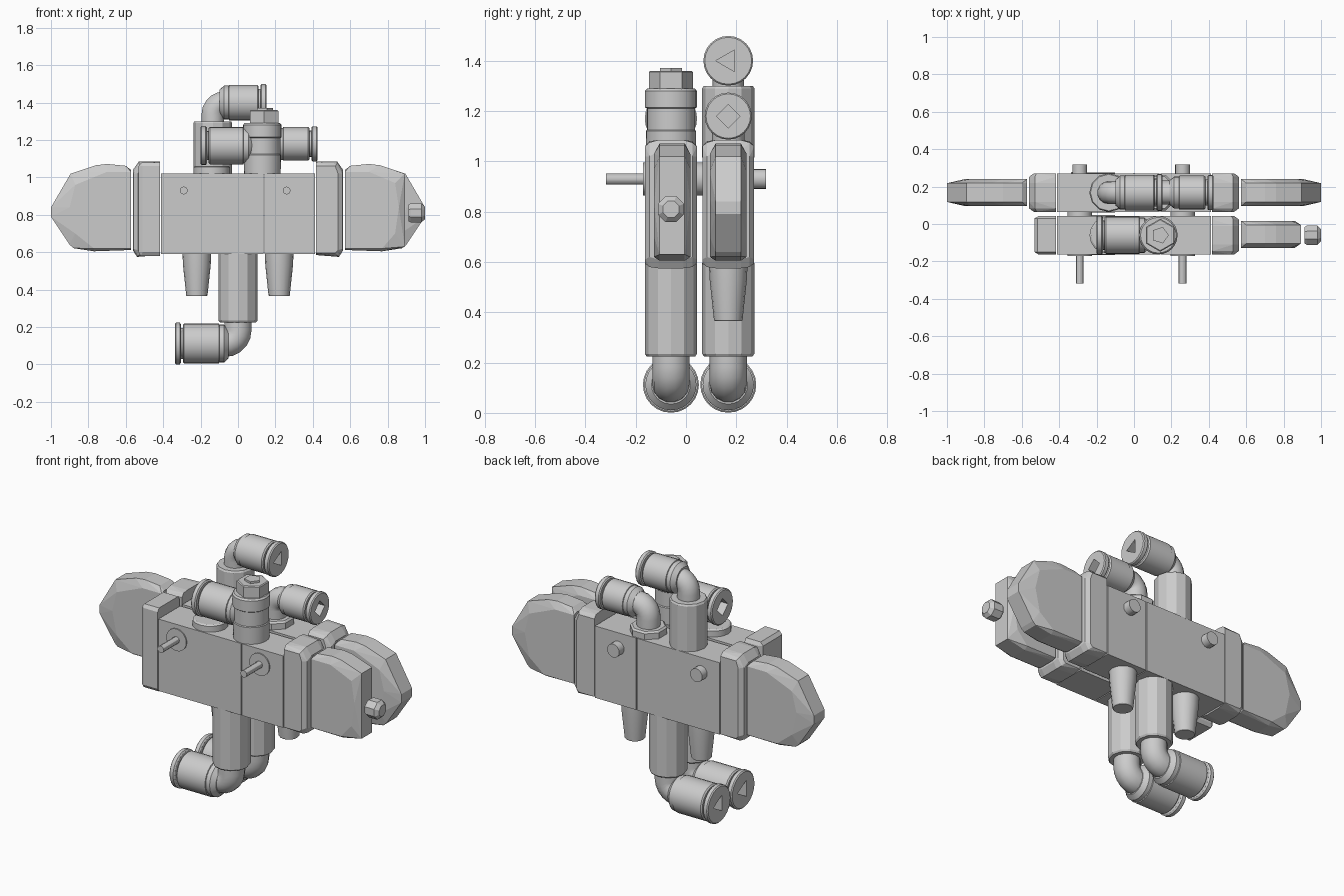
import bpy, bmesh
from math import pi, cos, sin
from mathutils import Vector

if "Cube" in bpy.data.objects:
    bpy.data.objects.remove(bpy.data.objects["Cube"])

YA, YB = -0.06, 0.168      # centre planes of the front and back valves
HALF = 0.103               # half thickness of a valve


def finish(name, bm, smooth=False):
    bmesh.ops.recalc_face_normals(bm, faces=bm.faces)
    me = bpy.data.meshes.new(name)
    bm.to_mesh(me)
    bm.free()
    ob = bpy.data.objects.new(name, me)
    bpy.context.collection.objects.link(ob)
    if smooth:
        bpy.ops.object.select_all(action='DESELECT')
        ob.select_set(True)
        bpy.context.view_layer.objects.active = ob
        bpy.ops.object.shade_smooth_by_angle(angle=pi / 6)
    return ob


def skin(name, rings, smooth):
    bm = bmesh.new()
    loops = [[bm.verts.new(p) for p in r] for r in rings]
    n = len(loops[0])
    for a, b in zip(loops, loops[1:]):
        for i in range(n):
            j = (i + 1) % n
            bm.faces.new((a[i], a[j], b[j], b[i]))
    bm.faces.new(loops[0])
    bm.faces.new(loops[-1])
    return finish(name, bm, smooth)


def lathe(name, axis, c, stations, seg=24, smooth=True, turn=0.0):
    """Stations are (position, radius[, polygon sides]) along the axis."""
    rings = []
    for st in stations:
        t, r = st[:2]
        ring = []
        for i in range(seg):
            a = 2 * pi * i / seg
            k = r
            if len(st) == 3:
                w = 2 * pi / st[2]
                k = r * cos(w / 2) / cos(a % w - w / 2)
            u, v = c[0] + k * cos(a + turn), c[1] + k * sin(a + turn)
            ring.append({'X': (t, u, v), 'Y': (u, t, v), 'Z': (u, v, t)}[axis])
        rings.append(ring)
    return skin(name, rings, smooth)


def elbow(name, y, start, corner, end, r, bend, seg=14):
    s, c, e = (Vector((p[0], 0, p[1])) for p in (start, corner, end))
    d1, d2 = (c - s).normalized(), (e - c).normalized()
    o = c - d1 * bend + d2 * bend
    path = [(s, d1)]
    for i in range(6):
        a = pi / 2 * i / 5
        path.append((o - d2 * bend * cos(a) + d1 * bend * sin(a),
                     d1 * cos(a) + d2 * sin(a)))
    path.append((e, d2))
    Y = Vector((0, 1, 0))
    rings = []
    for p, d in path:
        n = d.cross(Y)
        rings.append([p + Y * y + r * (Y * cos(2 * pi * i / seg) + n * sin(2 * pi * i / seg))
                      for i in range(seg)])
    skin(name, rings, True)


def hull(name, pts):
    bm = bmesh.new()
    for p in pts:
        bm.verts.new(p)
    out = bmesh.ops.convex_hull(bm, input=bm.verts)
    bmesh.ops.delete(bm, geom=[v for v in out['geom_interior'] if isinstance(v, bmesh.types.BMVert)],
                     context='VERTS')
    bmesh.ops.dissolve_limit(bm, angle_limit=0.02, verts=bm.verts, edges=bm.edges)
    finish(name, bm)


def layered(name, y, sx, layers):
    """Convex block: each layer is (half thickness, x-z profile)."""
    hull(name, [(sx * x, y + s * h, z) for h, prof in layers for x, z in prof for s in (-1, 1)])


def box(name, x0, x1, y0, y1, z0, z1):
    hull(name, [(x, y, z) for x in (x0, x1) for y in (y0, y1) for z in (z0, z1)])


def push_fitting(name, x0, x1, y, z, r, sides, turn=0.0):
    """Tube connector from the elbow side x0 to the open mouth x1."""
    d = 1 if x1 > x0 else -1
    st = [(x0, r * .72), (x0 + d * .025, r * .95), (x0 + d * .05, r * .95),
          (x0 + d * .052, r), (x1 - d * .05, r), (x1 - d * .043, r * .93),
          (x1 - d * .043, r * .78), (x1 - d * .033, r * .78), (x1 - d * .033, r * .96),
          (x1 - d * .027, r * 1.04), (x1 - d * .006, r * 1.04), (x1, r * .98),
          (x1, r * .52, sides), (x1 - d * .1, r * .52, sides)]
    lathe(name, 'X', (y, z), st, turn=turn)


# Valve bodies, end caps, screw washers between them
CAP = [(0.05, [(.418, 1.085), (.53, 1.085), (.562, 1.04), (.562, .61), (.54, .575), (.418, .585)]),
       (HALF, [(.418, 1.06), (.52, 1.06), (.535, 1.02), (.535, .61), (.52, .595), (.418, .595)]),
       (.085, [(.418, 1.08), (.53, 1.075), (.56, 1.02), (.56, .62), (.535, .58)])]
for tag, y in (("front", YA), ("back", YB)):
    box(tag + "_valve_body", -.413, .135, y - HALF, y + HALF, .59, 1.02)
    box(tag + "_valve_body_end", .141, .413, y - HALF, y + HALF, .59, 1.02)
    layered(tag + "_right_cap", y, 1, CAP)
layered("back_left_cap", YB, -1, CAP)
layered("front_left_cap", YA, -1, [
    (.09, [(.418, 1.08), (.515, 1.08), (.532, 1.06), (.532, .6), (.52, .58), (.418, .58)]),
    (HALF, [(.418, 1.06), (.51, 1.06), (.51, .6), (.418, .6)])])

# Solenoid heads: two full ones on the back valve, one truncated on the front
HEAD = [(.05, [(.572, 1.04), (.6, 1.062), (.7, 1.072), (.76, 1.065), (.895, 1.02), (.91, .98),
               (1.0, .84), (1.0, .79), (.9, .64), (.88, .622), (.77, .605), (.572, .612)]),
        (.073, [(.572, 1.03), (.7, 1.03), (.87, .96), (.9, .84), (.87, .7), (.77, .62), (.572, .62)])]
layered("back_right_solenoid", YB, 1, HEAD)
layered("back_left_solenoid", YB, -1, HEAD)
layered("front_right_solenoid", YA + .005, 1, [
    (.05, [(.572, 1.04), (.6, 1.062), (.7, 1.072), (.76, 1.065), (.892, 1.02),
           (.892, .63), (.77, .605), (.572, .612)]),
    (.072, [(.572, 1.03), (.7, 1.03), (.84, .97), (.86, .84), (.84, .7), (.77, .62), (.572, .62)])])
lathe("override_knob", 'X', (YA, .81),
      [(.912, .048), (.925, .056), (.98, .056), (1.0, .035)], seg=8, smooth=False, turn=pi / 8)

# Mounting screws running through both valves
for tag, x in (("left", -.29), ("right", .26)):
    lathe(tag + "_screw_rod", 'Y', (x, .93), [(-.318, .021), (.29, .021)], seg=12)
    lathe(tag + "_screw_head", 'Y', (x, .93), [(.26, .04), (.318, .04)], seg=16)
    lathe(tag + "_front_washer", 'Y', (x, .93), [(-.15, .066), (-.17, .066)])
    lathe(tag + "_spacer", 'Y', (x, .93), [(.03, .066), (.08, .066)])

# Lower supply tubes with elbows and connectors
for tag, y in (("front", YA), ("back", YB)):
    lathe(tag + "_supply_column", 'Z', (0, y),
          [(.595, .104), (.235, .104), (.225, .097)], seg=12, smooth=False)
    elbow(tag + "_supply_elbow", y, (0, .24), (0, .112), (-.1, .112), .074, .07)
    push_fitting(tag + "_supply_connector", -.05, -.338, y, .112, .107, 3)

# Tapered exhaust silencers under the back valve
for tag, x in (("left", -.22), ("right", .22)):
    lathe(tag + "_silencer", 'Z', (x, YB), [(.595, .077), (.53, .074), (.37, .057), (.365, .053)], seg=16)

# Front outlet: banjo post with hex bolt, side connector and a port plug
lathe("front_banjo_post", 'Z', (.13, YA),
      [(1.015, .098), (1.12, .1), (1.125, .096), (1.21, .096), (1.215, .103), (1.28, .103), (1.29, .095)])
lathe("front_banjo_hex", 'Z', (.14, YA), [(1.28, .088), (1.355, .088), (1.36, .082)], seg=6, smooth=False,
      turn=pi / 2)
lathe("front_banjo_key", 'Z', (.14, YA), [(1.35, .046), (1.372, .046)], seg=5, smooth=False)
push_fitting("front_outlet_connector", .08, -.2, YA, 1.17, .1, 4)
lathe("front_port_plug", 'Z', (-.14, YA), [(1.015, .098), (1.055, .098), (1.062, .088)], seg=16)

# Back low outlet: hex nut, short elbow and connector
lathe("back_low_nut", 'Z', (.13, YB), [(1.015, .103), (1.055, .103), (1.065, .092)], seg=8, smooth=False,
      turn=pi / 8)
elbow("back_low_elbow", YB, (.13, 1.05), (.13, 1.18), (.24, 1.18), .065, .065)
push_fitting("back_low_connector", .19, .425, YB, 1.18, .09, 4)

# Back high outlet: tall column, elbow and connector
lathe("back_high_column", 'Z', (-.135, YB), [(1.015, .104), (1.29, .104), (1.3, .098)], seg=12, smooth=False)
elbow("back_high_elbow", YB, (-.135, 1.28), (-.135, 1.4), (-.04, 1.4), .062, .065)
push_fitting("back_high_connector", -.1, .153, YB, 1.4, .095, 3, turn=pi)
